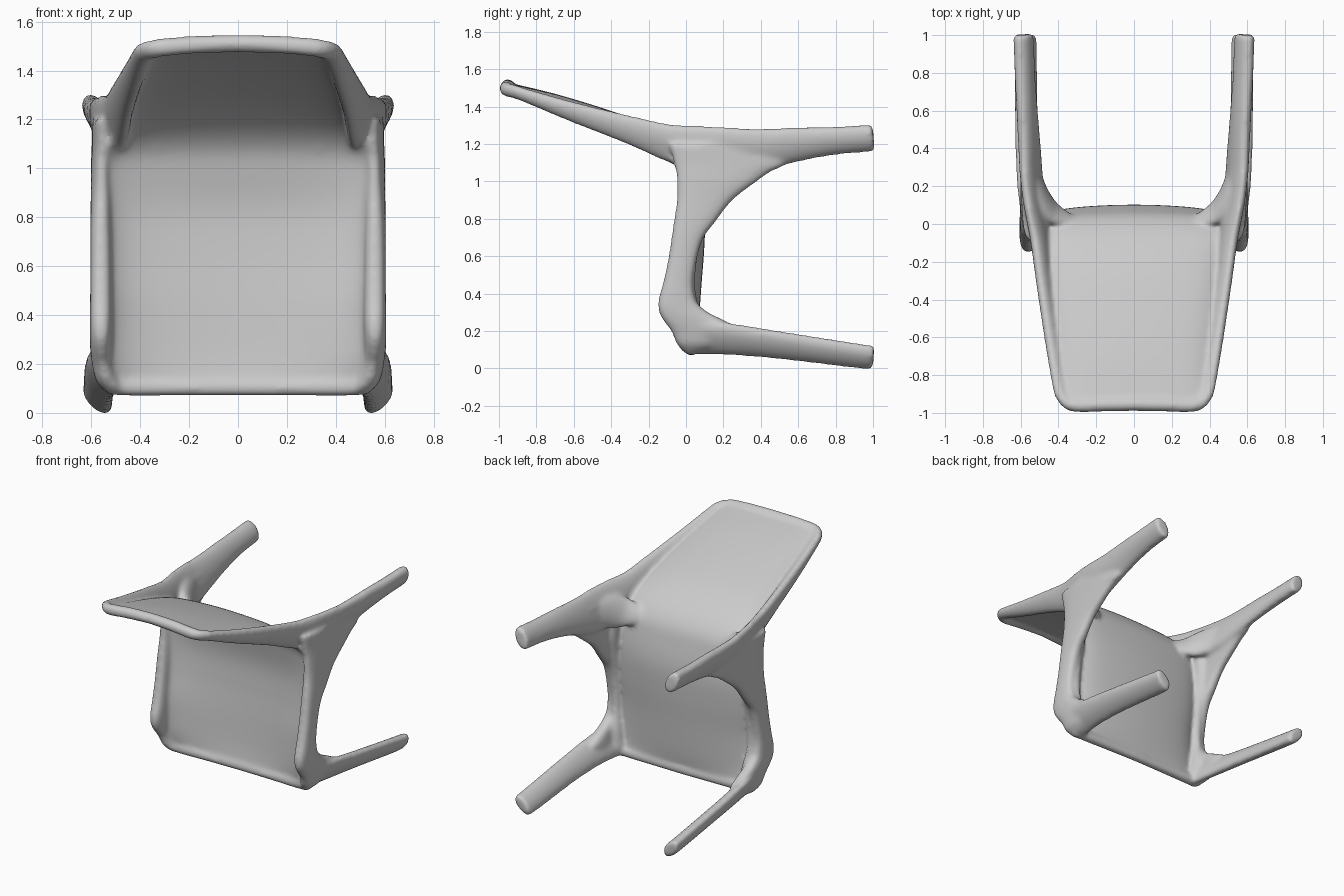
import bpy, bmesh, math
from mathutils import Vector

if "Cube" in bpy.data.objects:
    bpy.data.objects.remove(bpy.data.objects["Cube"])


def spline(keys, steps=6):
    """Catmull-Rom interpolation through tuples of any length."""
    out = []
    last = len(keys) - 1
    for i in range(last):
        a, b, c, d = (keys[min(max(i + k, 0), last)] for k in (-1, 0, 1, 2))
        for s in range(steps):
            t = s / steps
            out.append([0.5 * (2 * q + (r - p) * t
                               + (2 * p - 5 * q + 4 * r - e) * t * t
                               + (3 * q - p - 3 * r + e) * t ** 3)
                        for p, q, r, e in zip(a, b, c, d)])
    return out + [list(keys[-1])]


def loft(bm, rings):
    """Closed skin through a list of rings, capped at both ends."""
    vs = [[bm.verts.new(p) for p in ring] for ring in rings]
    n = len(vs[0])
    for a, b in zip(vs, vs[1:]):
        for j in range(n):
            k = (j + 1) % n
            bm.faces.new((a[j], a[k], b[k], b[j]))
    bm.faces.new(vs[0])
    bm.faces.new(vs[-1])


def tangent(pts, i):
    return (pts[min(i + 1, len(pts) - 1)] - pts[max(i - 1, 0)]).normalized()


def sweep(bm, keys, up, shear=0.0, axis=None, power=1.0, sides=28):
    """Mirrored pair of oval tubes; keys are x, y, z, half width, half height.
    A fixed axis keeps all sections parallel; power under 1 squares them off."""
    rows = spline(keys)
    centres = [Vector(r[:3]) for r in rows]
    for sign in (1, -1):
        rings = []
        for i, (c, row) in enumerate(zip(centres, rows)):
            t = Vector(axis) if axis else tangent(centres, i)
            side = t.cross(Vector(up)).normalized()
            rise = side.cross(t)
            ring = []
            for j in range(sides):
                a = math.tau * (j + 0.5) / sides
                w, h = (math.copysign(abs(v) ** power, v) * r
                        for v, r in ((math.cos(a), row[3]), (math.sin(a), row[4])))
                p = c + side * w + rise * h
                ring.append((sign * (p.x + shear * h), p.y, p.z))
            rings.append(ring)
        loft(bm, rings)


def shell(bm, keys, half=0.018, cols=40):
    """Curved sheet; keys are centre y, z, edge y, z and half width."""
    rows = spline(keys)
    mids = [Vector((0, r[0], r[1])) for r in rows]
    rings = []
    for i, (yc, zc, ye, ze, w) in enumerate(rows):
        normal = tangent(mids, i).cross(Vector((1, 0, 0))) * half
        line = []
        for j in range(cols + 1):
            u = 2 * j / cols - 1
            f = 0.4 * u ** 2 + 0.6 * u ** 8
            line.append(Vector((u * w, yc + (ye - yc) * f, zc + (ze - zc) * f)))
        rings.append([p + normal for p in line] + [p - normal for p in reversed(line)])
    loft(bm, rings)


bm = bmesh.new()

# Seat and backrest sheet
shell(bm, [
    (.03, .09, .02, .09, .50), (.035, .13, .0, .13, .54), (.05, .25, -.065, .25, .565),
    (.065, .45, -.08, .45, .565), (.08, .65, -.05, .62, .565), (.083, .82, -.025, .80, .56),
    (.06, .97, -.015, .95, .555), (.025, 1.09, -.025, 1.05, .54), (-.06, 1.19, -.09, 1.135, .515),
    (-.20, 1.28, -.20, 1.195, .485), (-.40, 1.358, -.40, 1.28, .458),
    (-.70, 1.45, -.70, 1.385, .418), (-.95, 1.51, -.93, 1.48, .37)])

# Rear leg running on into the backrest rim
sweep(bm, [
    (.585, 1.003, 1.232, .05, .073), (.578, .80, 1.218, .05, .076), (.566, .60, 1.198, .05, .092),
    (.553, .40, 1.17, .05, .115), (.543, .25, 1.155, .048, .135), (.525, .08, 1.17, .045, .13),
    (.497, -.10, 1.21, .043, .10), (.475, -.30, 1.275, .04, .077), (.435, -.60, 1.37, .038, .055),
    (.397, -.85, 1.457, .036, .038), (.38, -.91, 1.478, .036, .037), (.345, -.95, 1.488, .036, .037),
    (.29, -.962, 1.497, .036, .037), (.15, -.957, 1.507, .036, .037),
    (0, -.954, 1.511, .036, .037), (-.06, -.954, 1.511, .036, .037)],
    (0, .3, 1), shear=.3)

# Side rail flaring into both legs: x, z, front y, back y, half width
rail = [
    (.55, 1.2, -.09, .45, .045), (.553, 1.1, -.065, .53, .045), (.555, 1.05, -.055, .45, .045),
    (.557, 1.0, -.05, .38, .045), (.558, .9, -.05, .25, .044), (.56, .78, -.067, .155, .044),
    (.56, .7, -.078, .095, .044), (.56, .6, -.093, .062, .044), (.56, .47, -.12, .04, .045),
    (.56, .4, -.14, .045, .046), (.56, .35, -.15, .062, .046), (.56, .3, -.145, .12, .046),
    (.558, .25, -.118, .22, .046), (.552, .2, -.08, .28, .046), (.535, .13, -.05, .18, .045),
    (.51, .085, -.01, .08, .03)]
sweep(bm, [(x, (f + b) / 2, z, w, (b - f) / 2) for x, z, f, b, w in rail],
      (0, 1, 0), axis=(0, 0, 1), power=.75)

# Front leg
sweep(bm, [
    (.576, 1.003, .06, .05, .063), (.574, .90, .07, .05, .067), (.568, .50, .125, .049, .075),
    (.557, .25, .155, .049, .085), (.54, .10, .165, .048, .09), (.52, .0, .155, .045, .08),
    (.50, -.02, .15, .03, .05)], (0, 0, 1), shear=.5)

# Web between rear leg and sheet
sweep(bm, [(.54, .27, 1.13, .04, .10), (.495, .14, 1.12, .05, .11), (.44, .065, 1.10, .045, .10),
           (.37, .03, 1.09, .03, .07), (.32, .01, 1.09, .02, .04)], (0, -.6, 1))

# Fillet where the rail meets the back of the sheet
sweep(bm, [(.51, .05, 1.1, .045, .06), (.515, .075, .95, .04, .05), (.52, .06, .8, .035, .04),
           (.525, .03, .6, .03, .03), (.525, .02, .4, .03, .035), (.515, .04, .25, .045, .05),
           (.50, .05, .13, .05, .04)], (0, 1, 0), axis=(0, 0, 1))

# Rolled front lip of the seat
sweep(bm, [(.53, .02, .125, .035, .05), (.46, .025, .108, .035, .04), (.25, .03, .104, .032, .036),
           (0, .034, .104, .032, .036), (-.06, .034, .104, .032, .036)], (0, 0, 1))

bmesh.ops.recalc_face_normals(bm, faces=bm.faces)
mesh = bpy.data.meshes.new("chair_body")
bm.to_mesh(mesh)
bm.free()
chair = bpy.data.objects.new("chair_body", mesh)
bpy.context.collection.objects.link(chair)

# Fuse the parts into one moulded body
fuse = chair.modifiers.new("fuse", 'REMESH')
fuse.mode = 'VOXEL'
fuse.voxel_size = 0.011
fuse.use_smooth_shade = True
soften = chair.modifiers.new("soften", 'SMOOTH')
soften.factor = 0.5
soften.iterations = 18

# Single plastic colour
plastic = bpy.data.materials.new("grey_plastic")
plastic.use_nodes = True
colour = (0.6, 0.6, 0.6, 1)
plastic.diffuse_color = colour
plastic.node_tree.nodes["Principled BSDF"].inputs["Base Color"].default_value = colour
mesh.materials.append(plastic)
for face in mesh.polygons:
    face.use_smooth = True
